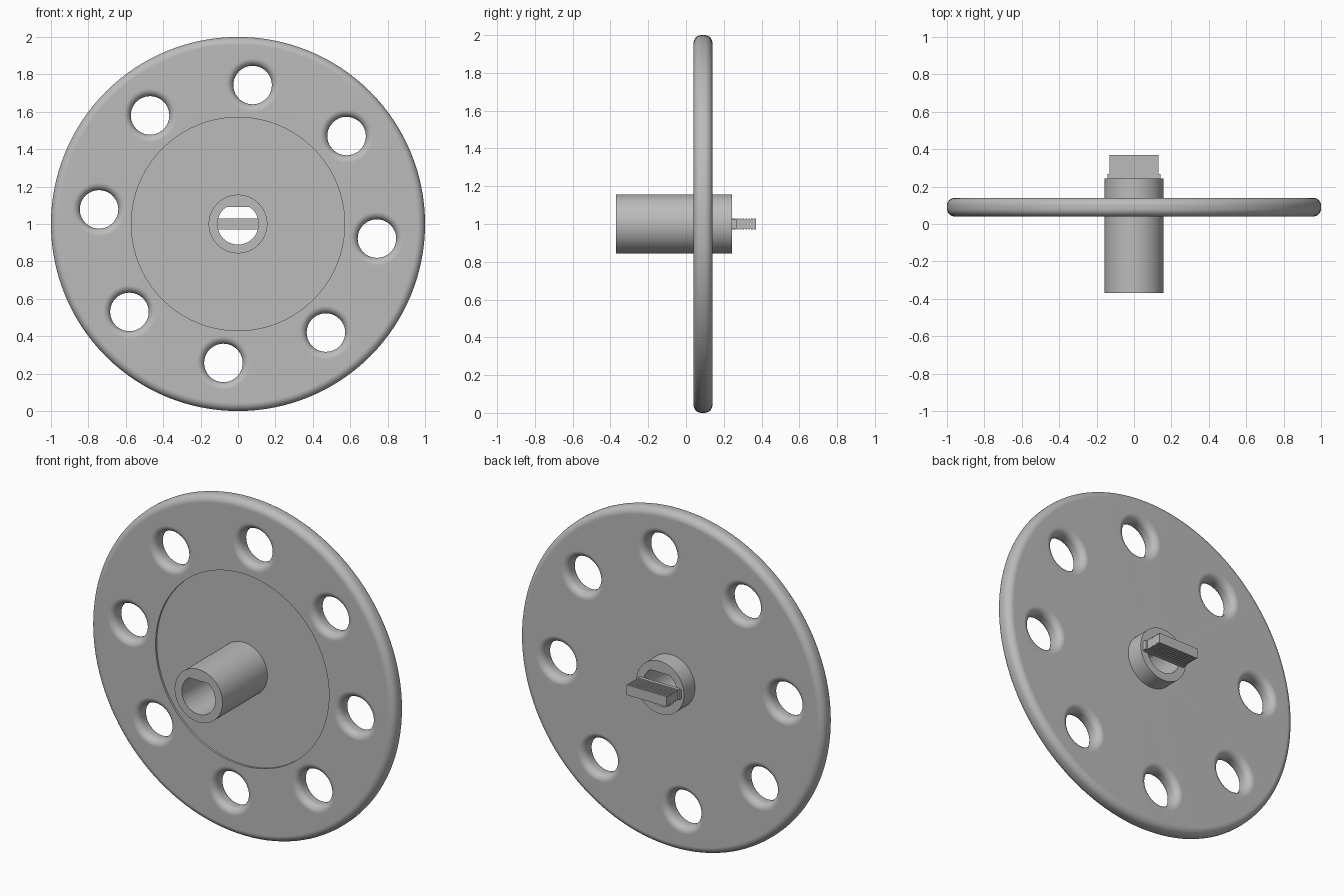
import bpy, bmesh, math
from math import sin, cos, pi, tau

cube = bpy.data.objects.get("Cube")
if cube:
    bpy.data.objects.remove(cube)

grey = bpy.data.materials.new("plain_grey")
grey.use_nodes = True
tone = (0.5, 0.5, 0.5, 1)
grey.diffuse_color = tone
grey.node_tree.nodes["Principled BSDF"].inputs["Base Color"].default_value = tone

AXLE = 1.0               # height of the axle
FRONT, BACK = 0.04, 0.14  # wheel faces along y
HUB_R = 0.157


def skin(name, rings, closed=False, capped=False):
    """Join rings of points into a surface, looped or capped at the ends."""
    bm = bmesh.new()
    loops = [[bm.verts.new(p) for p in ring] for ring in rings]
    n = len(loops[0])
    pairs = list(zip(loops, loops[1:])) + ([(loops[-1], loops[0])] if closed else [])
    for a, b in pairs:
        for i in range(n):
            j = (i + 1) % n
            bm.faces.new((a[i], a[j], b[j], b[i]))
    if capped:
        bm.faces.new(loops[0])
        bm.faces.new(loops[-1])
    bmesh.ops.recalc_face_normals(bm, faces=bm.faces)
    mesh = bpy.data.meshes.new(name)
    bm.to_mesh(mesh)
    bm.free()
    mesh.materials.append(grey)
    obj = bpy.data.objects.new(name, mesh)
    bpy.context.collection.objects.link(obj)
    return obj


def circle(r, y, n, x=0, z=AXLE, top=9):
    """Circle facing y; top cuts it off flat above that height."""
    return [(x + r * cos(tau * i / n), y, z + min(r * sin(tau * i / n), top))
            for i in range(n)]


def arc(r, y, radius, start, end, steps=7):
    """Rounded corner in the radius / y plane."""
    return [(r + radius * cos(start + (end - start) * i / steps),
             y + radius * sin(start + (end - start) * i / steps))
            for i in range(steps + 1)]


def smooth(obj, angle=30):
    bpy.ops.object.select_all(action='DESELECT')
    obj.select_set(True)
    bpy.context.view_layer.objects.active = obj
    bpy.ops.object.shade_smooth_by_angle(angle=math.radians(angle))


# Wheel disc with rounded rim and a shallow recess on the front
ROUND = 0.042
profile = [(0.15, BACK), (0.15, FRONT + 0.012), (0.57, FRONT + 0.012), (0.57, FRONT)]
profile += arc(1 - ROUND, FRONT + ROUND, ROUND, -pi / 2, 0)
profile += arc(1 - ROUND, BACK - ROUND, ROUND, 0, pi / 2)
wheel = skin("wheel_disc", [circle(r, y, 128) for r, y in profile], closed=True)

# Eight through holes with rounded lips
HOLE_R, LIP = 0.103, 0.04
spool = [(HOLE_R + LIP, FRONT - 0.05)]
spool += arc(HOLE_R + LIP, FRONT + LIP, LIP, 1.5 * pi, pi)
spool += arc(HOLE_R + LIP, BACK - LIP, LIP, pi, pi / 2)
spool += [(HOLE_R + LIP, BACK + 0.05)]
bpy.context.view_layer.objects.active = wheel
for k in range(8):
    a = math.radians(84 + 45 * k)
    cutter = skin("hole_cutter", [circle(r, y, 40, 0.747 * cos(a), AXLE + 0.747 * sin(a))
                                  for r, y in spool], capped=True)
    cut = wheel.modifiers.new("hole", 'BOOLEAN')
    cut.object = cutter
    cut.solver = 'EXACT'
    bpy.ops.object.modifier_apply(modifier=cut.name)
    bpy.data.objects.remove(cutter)
smooth(wheel)
wheel.modifiers.new("even_shading", 'WEIGHTED_NORMAL').keep_sharp = True

# Hub tube with a D-shaped bore
hub = skin("hub_tube", [circle(HUB_R, -0.37, 96), circle(HUB_R, 0.243, 96),
                        circle(0.11, 0.243, 96, top=0.09),
                        circle(0.11, -0.37, 96, top=0.09)], closed=True)
smooth(hub)


def bar(name, half_width, outline):
    """Extrude a y / z outline across x."""
    return skin(name, [[(x, y, AXLE + z) for y, z in outline]
                       for x in (-half_width, half_width)], capped=True)


# Key foot resting on the hub, and the ribbed key blade behind it
bar("key_foot", 0.142, [(0.24, -0.027), (0.268, -0.027), (0.268, 0.027), (0.24, 0.027)])
TEETH, START, END = 7, 0.262, 0.37
pitch = (END - START) / TEETH
edge = [(0.241, 0.03)]
for t in range(TEETH):
    y = START + t * pitch
    edge += [(y, 0.03), (y, 0.025), (y + pitch * 0.4, 0.025), (y + pitch * 0.4, 0.03)]
edge.append((END, 0.03))
bar("key_blade", 0.132, edge + [(y, -z) for y, z in reversed(edge)])
